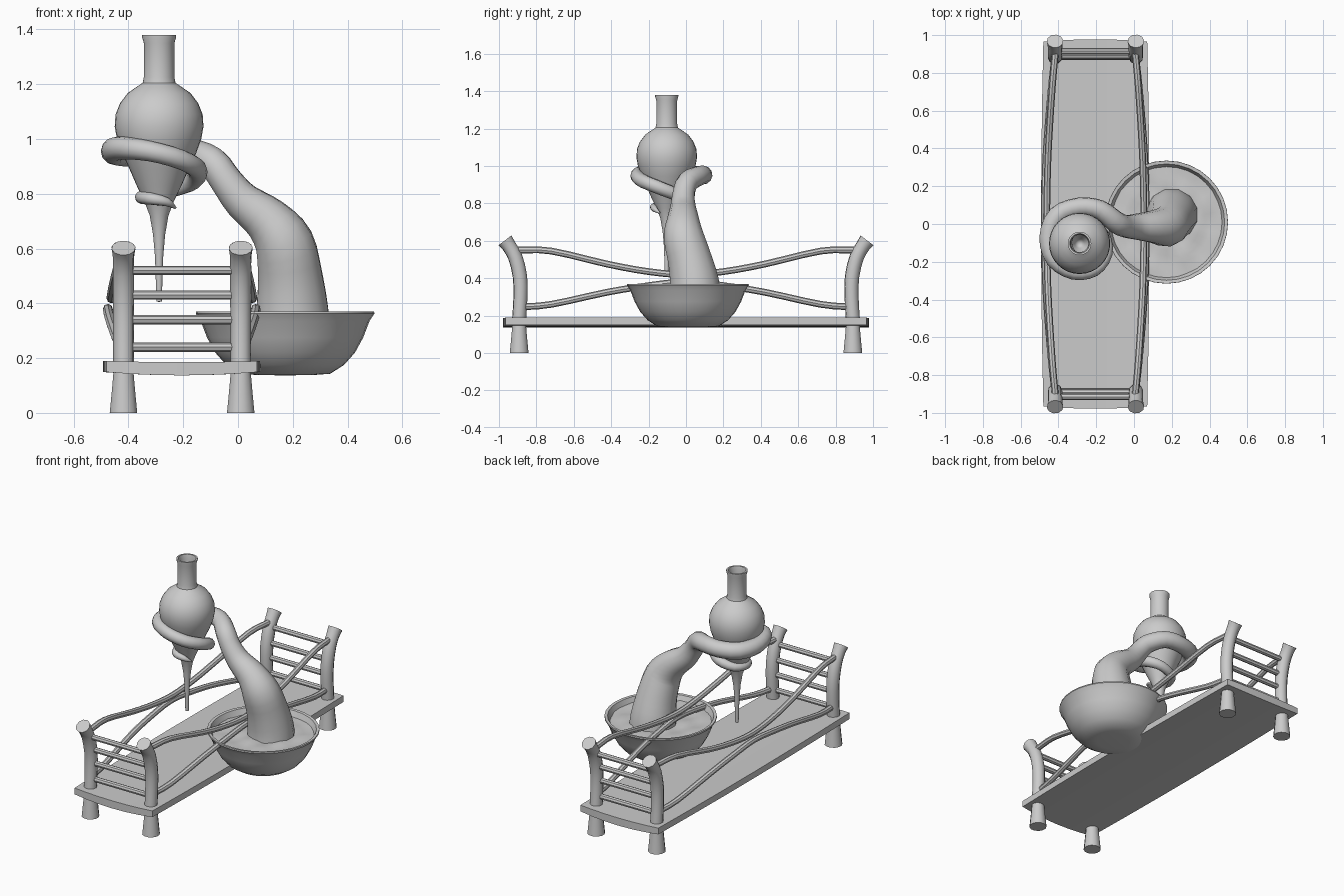
import bpy, bmesh, math
from mathutils import Vector

if "Cube" in bpy.data.objects:
    bpy.data.objects.remove(bpy.data.objects["Cube"])


def finish(name, bm, angle=40):
    bmesh.ops.recalc_face_normals(bm, faces=bm.faces[:])
    me = bpy.data.meshes.new(name)
    bm.to_mesh(me)
    bm.free()
    ob = bpy.data.objects.new(name, me)
    bpy.context.collection.objects.link(ob)
    bpy.ops.object.select_all(action='DESELECT')
    ob.select_set(True)
    bpy.context.view_layer.objects.active = ob
    bpy.ops.object.shade_smooth_by_angle(angle=math.radians(angle))
    return ob


def spline(pts, steps):
    """Catmull-Rom through (x, y, z, radius) points."""
    p = [Vector(q) for q in pts]
    p = [2 * p[0] - p[1]] + p + [2 * p[-1] - p[-2]]
    out = []
    for i in range(1, len(p) - 2):
        a, b, c, d = p[i - 1:i + 3]
        for s in range(steps):
            t = s / steps
            out.append(0.5 * (2 * b + (c - a) * t + (2 * a - 5 * b + 4 * c - d) * t * t
                              + (3 * b - a - 3 * c + d) * t ** 3))
    out.append(p[-2])
    return out


def tube(name, pts, sides=10, steps=3):
    """Capped tube of varying radius swept along a smooth path."""
    path = spline(pts, steps)
    bm = bmesh.new()
    n, rings = None, []
    for i, q in enumerate(path):
        t = (path[min(i + 1, len(path) - 1)].xyz - path[max(i - 1, 0)].xyz).normalized()
        if n is None:
            n = t.orthogonal()
        n = (n - t * n.dot(t)).normalized()
        b = t.cross(n)
        rings.append([bm.verts.new(q.xyz + q.w * (n * math.cos(a) + b * math.sin(a)))
                      for a in (2 * math.pi * k / sides for k in range(sides))])
    for r0, r1 in zip(rings, rings[1:]):
        for k in range(sides):
            bm.faces.new((r0[k], r0[(k + 1) % sides], r1[(k + 1) % sides], r1[k]))
    bm.faces.new(rings[0])
    bm.faces.new(rings[-1])
    return finish(name, bm)


def lathe(name, profile, centre, sides=32):
    bm = bmesh.new()
    vs = [bm.verts.new((r, 0, z)) for r, z in profile]
    es = [bm.edges.new(e) for e in zip(vs, vs[1:])]
    bmesh.ops.spin(bm, geom=vs + es, cent=(0, 0, 0), axis=(0, 0, 1),
                   angle=2 * math.pi, steps=sides, use_duplicate=False)
    bmesh.ops.remove_doubles(bm, verts=bm.verts[:], dist=0.0005)
    ob = finish(name, bm)
    ob.location = (centre[0], centre[1], 0)
    return ob


CX = -0.205  # centre line of the bed

# Bed board, slightly bulged at the middle
bm = bmesh.new()
bmesh.ops.create_cube(bm, size=1)
bmesh.ops.subdivide_edges(bm, edges=[e for e in bm.edges if abs((e.verts[0].co - e.verts[1].co).z) < .5],
                          cuts=5, use_grid_fill=True)
for v in bm.verts:
    x, y, z = v.co * 2
    w = 0.275 + 0.012 * (1 - y * y)
    v.co = (CX + x * w, y * (0.965 + 0.013 * (1 - x * x)),
            0.169 + z * 0.02 - 0.012 * (1 - x * x) * (1 if z < 0 else 0.3))
finish("bed_board", bm, 30)

# Legs, bent end posts and rungs
for sy, end in ((-1, "front"), (1, "back")):
    for x, side in ((-0.418, "left"), (0.01, "right")):
        tube(f"{end}_{side}_leg", [(x, sy * .892, 0, .052), (x, sy * .892, .08, .044),
                                   (x, sy * .892, .17, .036)], 12, 2)
        tube(f"{end}_{side}_post", [(x, sy * .893, .17, .038), (x, sy * .885, .30, .038),
                                    (x, sy * .888, .41, .039), (x, sy * .912, .51, .039),
                                    (x, sy * .945, .57, .039), (x, sy * .968, .602, .044)], 10, 2)
    for i, (z, y) in enumerate(((.24, .888), (.34, .885), (.43, .892), (.52, .915))):
        tube(f"{end}_rung_{i + 1}", [(-.418, sy * y, z, .017), (CX, sy * y, z, .017),
                                     (.01, sy * y, z, .017)], 8, 1)

# Sagging side rails, upper and lower
for s, side in ((-1, "left"), (1, "right")):
    for part, h, bow in (("upper", (.55, .545, .475, .435, .418), .045),
                         ("lower", (.245, .26, .325, .36, .38), .058)):
        ys = (.90, .72, .42, .2, 0)
        half = [(CX + s * (.212 + bow * (1 - (y / .9) ** 2)), y, z, .018) for y, z in zip(ys, h)]
        pts = half + [(x, -y, z, r) for x, y, z, r in half[-2::-1]]
        tube(f"{side}_{part}_rail", pts, 8, 3)

# Bowl
BX, BY = 0.172, 0.01
lathe("bowl", [(0, .137), (.10, .138), (.165, .143), (.215, .175), (.255, .22), (.285, .275), (.308, .335),
               (.326, .362), (.325, .370), (.308, .368), (.292, .33), (.268, .275), (.23, .21),
               (.16, .165), (0, .157)], (BX, BY), 32)

# Rippled liquid in the bowl
bm = bmesh.new()
rings, seg = 10, 32
grid = []
for i in range(1, rings + 1):
    r = 0.294 * i / rings
    ring = []
    for k in range(seg):
        a = 2 * math.pi * k / seg
        x, y = r * math.cos(a), r * math.sin(a)
        z = .335 + .006 * math.sin(34 * x + 9 * y) * math.cos(29 * y - 13 * x)
        ring.append(bm.verts.new((BX + x, BY + y, z)))
    grid.append(ring)
bm.faces.new(grid[0])
for r0, r1 in zip(grid, grid[1:]):
    for k in range(seg):
        bm.faces.new((r0[k], r0[(k + 1) % seg], r1[(k + 1) % seg], r1[k]))
finish("liquid", bm)

# Tentacle rising from the bowl and coiling round the flask
tube("tentacle", [
    (.20, .05, .29, .142), (.198, .045, .38, .135), (.19, .02, .50, .121), (.168, -.012, .62, .11),
    (.105, -.015, .705, .088), (.015, -.015, .775, .07), (-.045, -.012, .85, .06),
    (-.095, .01, .915, .058), (-.18, .075, .95, .052), (-.29, .09, .95, .05),
    (-.405, .045, .95, .051), (-.453, -.07, .955, .048), (-.425, -.19, .967, .042),
    (-.32, -.258, .955, .037), (-.21, -.242, .925, .036), (-.15, -.16, .89, .036),
    (-.162, -.06, .85, .034), (-.23, -.01, .82, .03), (-.32, -.03, .795, .026),
    (-.352, -.10, .787, .024), (-.32, -.165, .782, .022), (-.26, -.168, .77, .016),
    (-.228, -.14, .748, .004)], 12, 3)

# Hollow flask with a long dripping stem
lathe("flask", [(0, .405), (.010, .407), (.012, .48), (.015, .57), (.022, .65), (.034, .72), (.055, .775),
                (.082, .83), (.108, .89), (.134, .945), (.154, 1.0), (.162, 1.045), (.159, 1.09),
                (.143, 1.13), (.115, 1.167), (.082, 1.19), (.060, 1.205), (.056, 1.225), (.056, 1.35),
                (.062, 1.372), (.062, 1.38), (.052, 1.38), (.046, 1.35), (.046, 1.21), (.10, 1.16),
                (.145, 1.09), (.148, 1.04), (.12, .95), (.07, .84), (.025, .73), (0, .70)],
      (-.288, -.103), 32)
